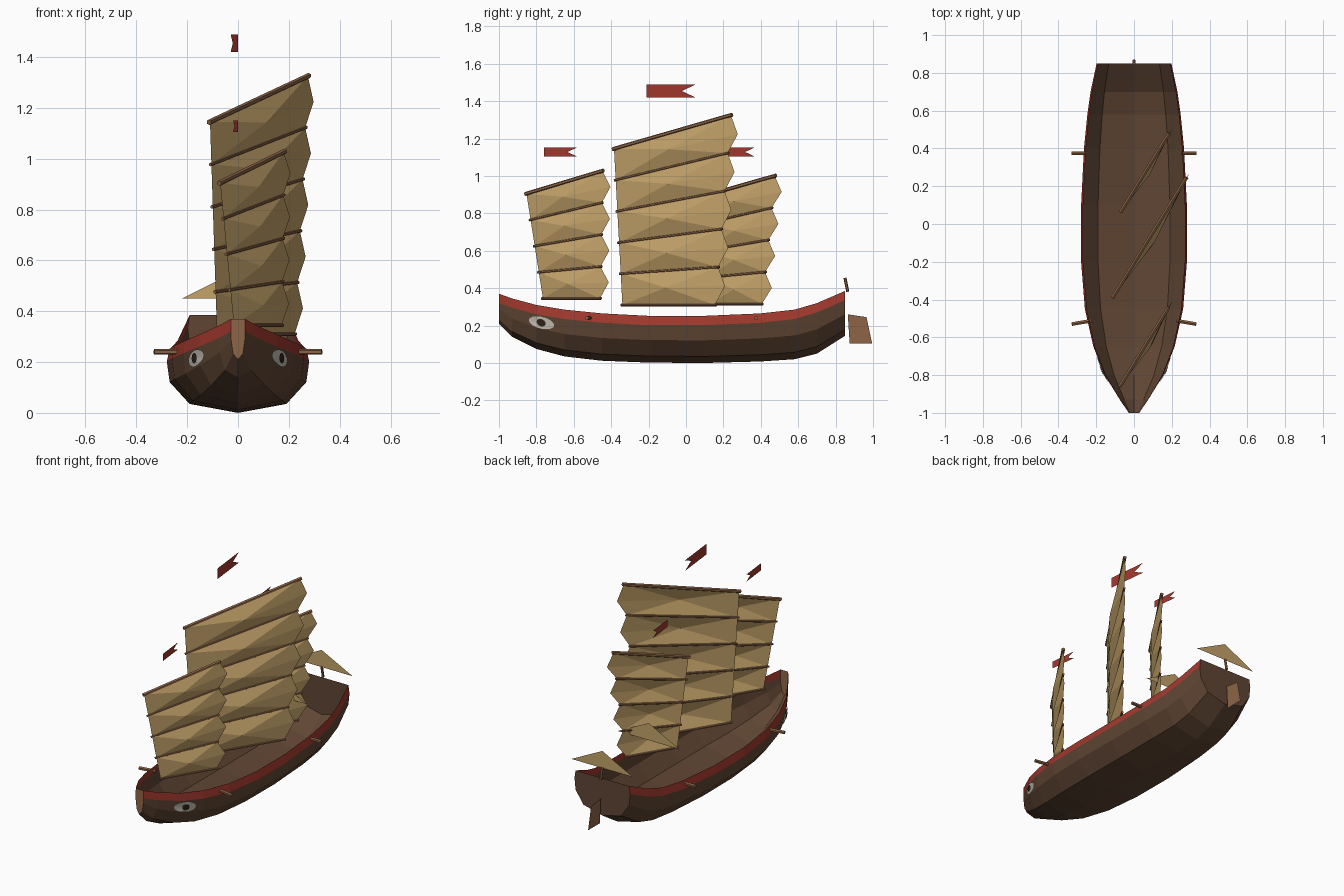
import bpy, bmesh, math
from mathutils import Vector
from mathutils.bvhtree import BVHTree

cube = bpy.data.objects.get("Cube")
if cube:
    bpy.data.objects.remove(cube, do_unlink=True)


def material(name, rgb):
    m = bpy.data.materials.new(name)
    m.use_nodes = True
    m.diffuse_color = (*rgb, 1)
    for n in m.node_tree.nodes:
        if n.type == 'BSDF_PRINCIPLED':
            n.inputs['Base Color'].default_value = (*rgb, 1)
            n.inputs['Roughness'].default_value = 0.9
    return m


HULL = material("dark hull wood", (0.115, 0.060, 0.033))
WOOD = material("light wood", (0.27, 0.13, 0.062))
RED = material("red paint", (0.36, 0.04, 0.027))
CLOTH = material("tan sailcloth", (0.56, 0.37, 0.145))
WHITE = material("eye white", (0.55, 0.52, 0.46))
BLACK = material("eye dark", (0.03, 0.018, 0.012))


def make(name, verts, faces, mats, rule=None):
    me = bpy.data.meshes.new(name)
    me.from_pydata([tuple(v) for v in verts], [], faces)
    for m in mats:
        me.materials.append(m)
    if rule:
        for p in me.polygons:
            p.material_index = rule(p.index)
    ob = bpy.data.objects.new(name, me)
    bpy.context.collection.objects.link(ob)
    return ob


def rod(name, a, b, r, mat=WOOD, sides=6):
    a, b = Vector(a), Vector(b)
    bm = bmesh.new()
    bmesh.ops.create_cone(bm, cap_ends=True, segments=sides, radius1=r, radius2=r,
                          depth=(b - a).length)
    turn = (b - a).to_track_quat('Z', 'Y').to_matrix().to_4x4()
    turn.translation = (a + b) / 2
    bm.transform(turn)
    ob = make(name, [], [], [mat])
    bm.to_mesh(ob.data)
    bm.free()
    return ob


# Open hull shell lofted through stations: y, half width, keel height, rail height
STATIONS = [(-1, .028, .21, .37), (-.93, .075, .14, .345), (-.8, .155, .075, .31),
            (-.65, .215, .035, .285), (-.45, .26, .012, .265), (-.2, .28, .002, .252),
            (.1, .28, 0, .252), (.4, .265, .008, .265), (.58, .247, .02, .285),
            (.7, .23, .05, .32), (.85, .198, .145, .385)]


def section(y, w, zk, zt):
    h = zt - zk
    half = [(w * .68, zk + h * .14), (w * .96, zk + h * .48), (w, zt - .05), (w * .96, zt)]
    pts = [(-x, z) for x, z in reversed(half)] + [(0, zk)] + half
    return [(x, y, z) for x, z in pts]


verts = [p for s in STATIONS for p in section(*s)]
N, last = 9, len(STATIONS) - 1
faces = [(i * N + j, i * N + j + 1, (i + 1) * N + j + 1, (i + 1) * N + j)
         for i in range(last) for j in range(N - 1)]
strips = len(faces)
faces += [tuple(range(N - 1, -1, -1)), tuple(range(last * N, last * N + N))]


def hull_colour(i):
    if i >= strips:
        return 2 if i == strips else 0
    return 1 if i % (N - 1) in (0, N - 2) else 0


make("hull", verts, faces, [HULL, RED, WOOD], hull_colour)
tree = BVHTree.FromPolygons([Vector(v) for v in verts], faces)


# Painted bow eyes laid onto the planking
def eye_plate(name, side, ry, rz, lift, mat):
    ring = [(0, 0)] + [(ry * math.cos(k * math.tau / 16), rz * math.sin(k * math.tau / 16))
                       for k in range(16)]
    pts = []
    for dy, dz in ring:
        y, z = -.77 + dy, .215 + dz - dy * .2
        hit = tree.ray_cast(Vector((side, y, z)), Vector((-side, 0, 0)))[0]
        x = hit.x if hit else side * .16
        pts.append((x + side * lift, y - lift * .5, z))
    make(name, pts, [(0, k, k % 16 + 1) for k in range(1, 17)], [mat])


for side, tag in ((1, "left"), (-1, "right")):
    eye_plate("eye_white_" + tag, side, .068, .032, .005, WHITE)
    eye_plate("eye_pupil_" + tag, side, .024, .02, .009, BLACK)
    # Beam ends sticking out of the planking
    rod("aft_beam_" + tag, (side * .25, .375, .24), (side * .33, .375, .24), .011)
    rod("fore_beam_" + tag, (side * .225, -.512, .24), (side * .33, -.53, .24), .011)


# Battened sails standing on the vertical plane x = offset + SLOPE * y
SLOPE = .616


def sail(name, offset, lead, trail, panels, bulge):
    """lead and trail run from top to bottom as (y, z) pairs"""
    normal = Vector((1, -SLOPE, 0)).normalized()

    def at(y, z):
        return Vector((offset + SLOPE * y, y, z))

    def edge(ends, t):
        (y0, z0), (y1, z1) = ends
        return at(y0 + (y1 - y0) * t, z0 + (z1 - z0) * t)

    vs, fs = [], []
    for i in range(panels + 1):
        a, b = edge(lead, i / panels), edge(trail, i / panels)
        vs += [a, b]
        over = (b - a).normalized() * .008
        rod(f"{name}_batten_{i + 1}", a - over, b + over, .011 if i == 0 else .007)
    for i in range(panels):
        t = (i + .5) / panels
        a, b = edge(lead, t), edge(trail, t)
        c = len(vs)
        vs += [(a + b) / 2 + normal * bulge, at(b.y + .045, b.z)]
        k = 2 * i
        loop = [k, k + 2, k + 3, c + 1, k + 1]
        fs += [(c, loop[j], loop[(j + 1) % 5]) for j in range(5)]
    make(name, vs, fs, [CLOTH])


sail("main_sail", .127, [(-.385, 1.145), (-.34, .31)], [(.24, 1.325), (.155, .31)], 5, .035)
sail("fore_sail", .455, [(-.853, .905), (-.765, .345)], [(-.447, 1.027), (-.46, .345)], 4, .028)
sail("mizzen_sail", -.11, [(.07, .885), (.13, .315)], [(.475, 1.0), (.405, .315)], 4, .028)


# Swallow-tailed pennants
def pennant(name, y, z, length, height):
    def p(u, v):
        return (-.11 * u * length, y + u * length, z + v * height)
    make(name, [p(0, 0), p(1, 0), p(.72, .5), p(1, 1), p(0, 1)],
         [(0, 1, 2), (0, 2, 4), (2, 3, 4)], [RED])


pennant("main_pennant", -.21, 1.42, .26, .068)
pennant("fore_pennant", -.76, 1.105, .175, .046)
pennant("mizzen_pennant", .19, 1.105, .175, .046)

# Upright triangular cloths across the after part
for name, y in (("stern_canopy", .85), ("deck_canopy", .38)):
    make(name, [(-.22, y, .45), (.22, y, .45), (0, y, .56)], [(0, 1, 2)], [CLOTH])

# Rudder and its tiller post
make("rudder_blade", [(0, .865, .26), (0, .965, .245), (0, .995, .105), (0, .875, .105)],
     [(0, 1, 2, 3)], [WOOD])
rod("tiller_post", (0, .865, .38), (0, .85, .455), .008)
